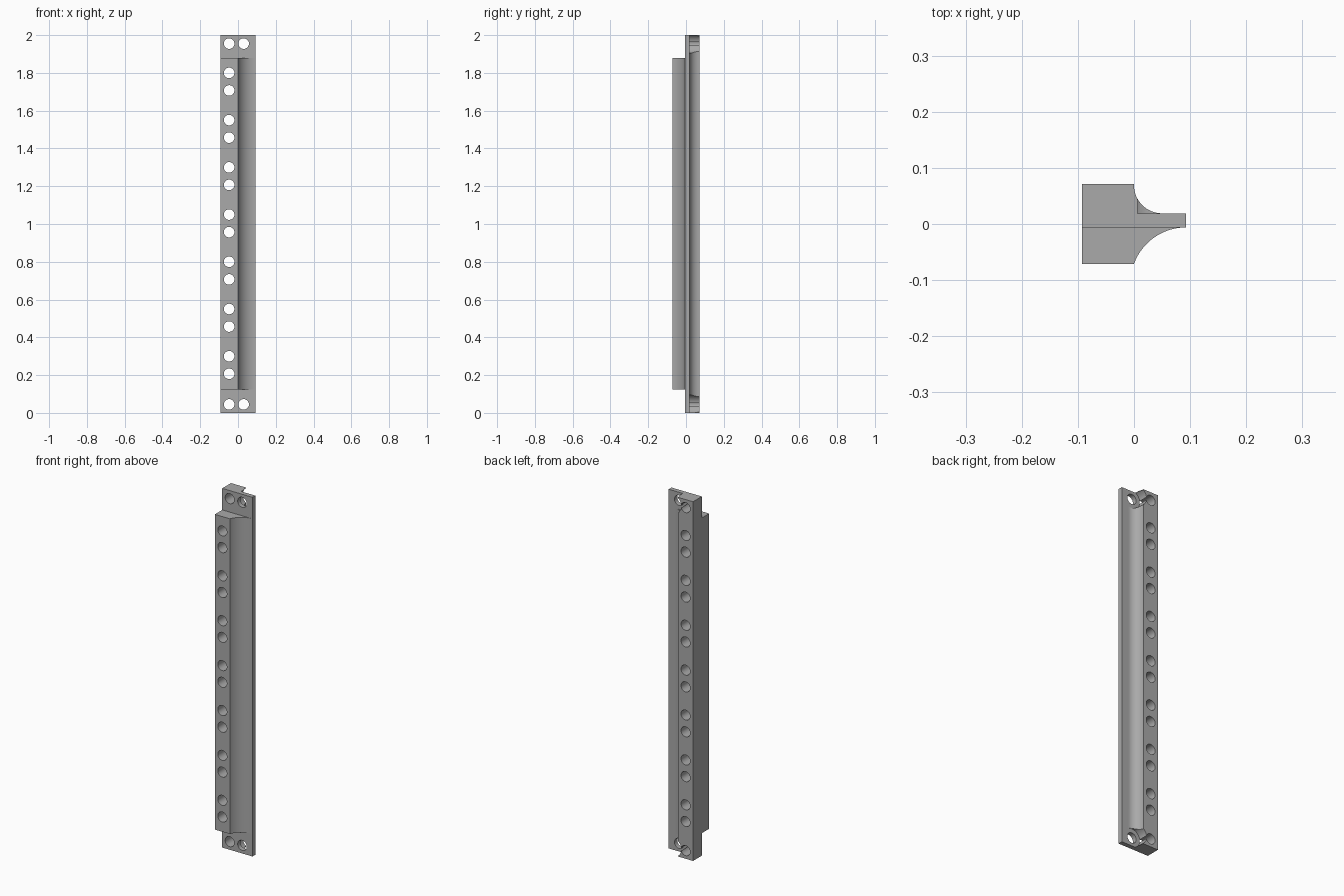
import bpy, math

cube = bpy.data.objects.get("Cube")
if cube:
    bpy.data.objects.remove(cube, do_unlink=True)

grey = bpy.data.materials.new("mid_grey")
grey.use_nodes = True
colour = (0.4, 0.4, 0.4, 1)
grey.diffuse_color = colour
grey.node_tree.nodes["Principled BSDF"].inputs["Base Color"].default_value = colour

# Main dimensions
W, D, H = 0.093, 0.071, 2.0
FRONT, BACK = -0.006, 0.019      # flange faces
FILLET = 0.05
HOLE_X, FLANGE_X, END = -0.047, 0.03, 0.045
HOLE_R, SCOOP_R = 0.028, 0.051


def arc(cx, cy, r, a0, a1, n=16):
    return [(cx + r * math.cos(math.radians(a0 + (a1 - a0) * i / n)),
             cy + r * math.sin(math.radians(a0 + (a1 - a0) * i / n))) for i in range(n + 1)]


def extrude(name, outline, z0, z1):
    n = len(outline)
    verts = [(x, y, z) for z in (z0, z1) for x, y in outline]
    faces = [tuple(reversed(range(n))), tuple(range(n, 2 * n))]
    faces += [(i, (i + 1) % n, n + (i + 1) % n, n + i) for i in range(n)]
    mesh = bpy.data.meshes.new(name)
    mesh.from_pydata(verts, [], faces)
    mesh.materials.append(grey)
    obj = bpy.data.objects.new(name, mesh)
    bpy.context.collection.objects.link(obj)
    return obj


def cut(target, cutter):
    cutter.hide_render = True
    mod = target.modifiers.new("cut", 'BOOLEAN')
    mod.operation, mod.solver, mod.object = 'DIFFERENCE', 'EXACT', cutter
    bpy.context.view_layer.objects.active = target
    bpy.ops.object.modifier_apply(modifier=mod.name)
    bpy.data.objects.remove(cutter, do_unlink=True)


def drill(target, x, z, r, y0, y1):
    bpy.ops.mesh.primitive_cylinder_add(vertices=32, radius=r, depth=y1 - y0,
                                        location=(x, (y0 + y1) / 2, z),
                                        rotation=(math.pi / 2, 0, 0))
    cutter = bpy.context.object
    cutter.data.materials.append(grey)
    cut(target, cutter)


# Rail: square bar with a flange, a front cove and a back fillet
drop = FRONT + D
cove = (W * W + drop * drop) / (2 * drop)
start = 180 - math.degrees(math.asin((cove - drop) / cove)) if cove < drop else \
    math.degrees(math.atan2(cove - drop, -W))
outline = [(-W, -D)] + arc(W, FRONT - cove, cove, start, 90)
outline += [(W, BACK)] + arc(FILLET, BACK + FILLET, FILLET, 270, 180)
outline += [(0, D), (-W, D)]
rail = extrude("mounting_rail", outline, 0, H)

# Stepped ends: the front ridge stops short
for z0, z1 in ((-0.1, 0.125), (1.88, H + 0.1)):
    cut(rail, extrude("end_step", [(-0.2, -0.2), (0.2, -0.2), (0.2, FRONT), (-0.2, FRONT)], z0, z1))

# Round clearances and screw holes at both ends
for z in (END, H - END):
    drill(rail, FLANGE_X, z, SCOOP_R, BACK, 0.2)
    for x in (HOLE_X, FLANGE_X):
        drill(rail, x, z, HOLE_R, -0.2, 0.2)

# Pairs of holes along the bar
for i in range(7):
    for z in (0.207, 0.3):
        drill(rail, HOLE_X, z + 0.25 * i, HOLE_R, -0.2, 0.2)

bpy.ops.object.select_all(action='DESELECT')
rail.select_set(True)
bpy.context.view_layer.objects.active = rail
bpy.ops.object.shade_smooth_by_angle(angle=math.radians(30))
